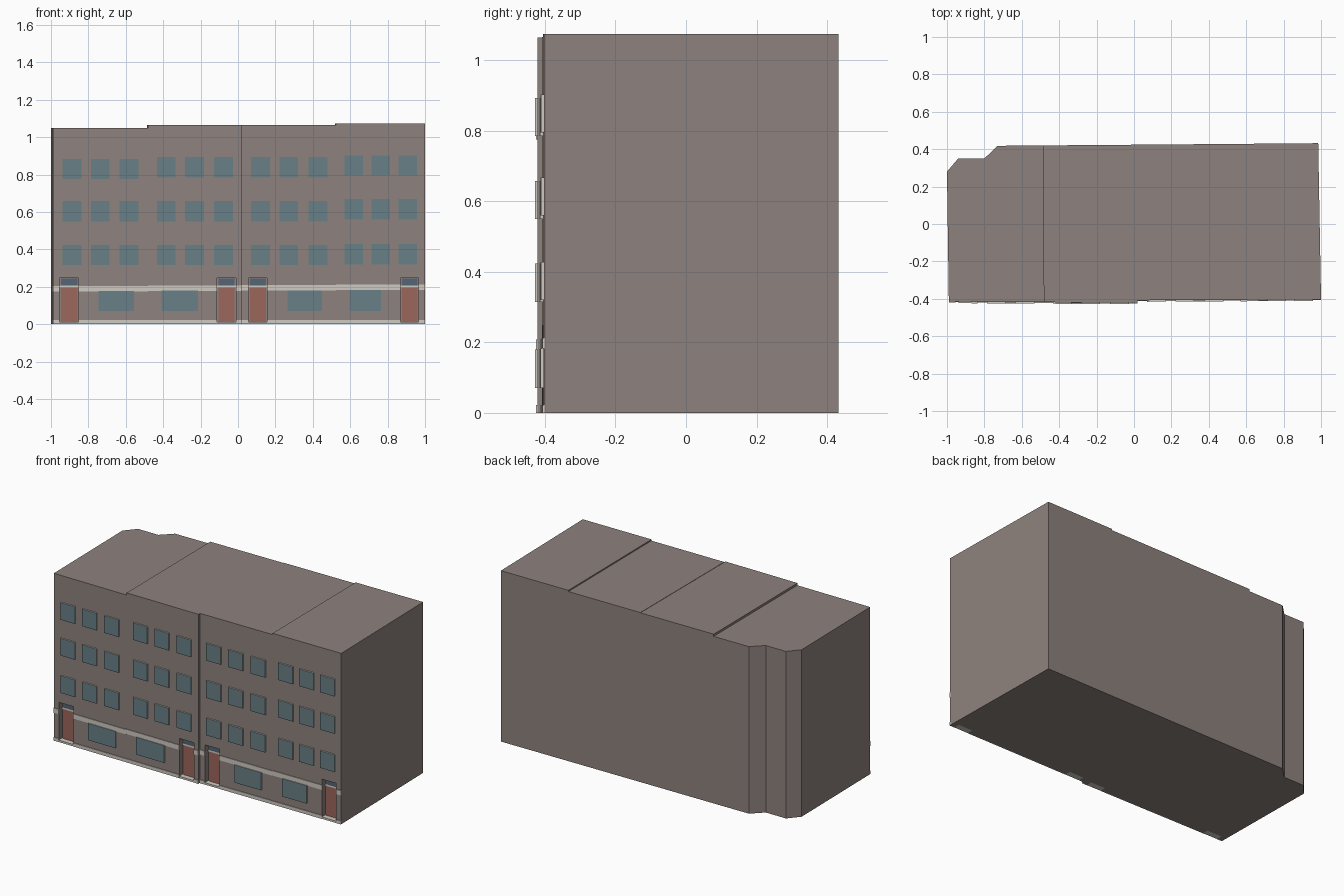
import bpy, bmesh

if "Cube" in bpy.data.objects:
    bpy.data.objects.remove(bpy.data.objects["Cube"])


def material(name, rgb):
    m = bpy.data.materials.new(name)
    m.diffuse_color = (*rgb, 1)
    m.use_nodes = True
    m.node_tree.nodes["Principled BSDF"].inputs["Base Color"].default_value = m.diffuse_color
    return m


WALL = material("taupe wall", (0.27, 0.225, 0.21))
GLASS = material("blue grey glass", (0.14, 0.215, 0.24))
DOOR = material("red brown door", (0.33, 0.135, 0.105))
TRIM = material("pale stone trim", (0.62, 0.59, 0.54))
TRANSOM = material("dark blue transom", (0.09, 0.13, 0.18))


def front_y(x):
    """Facade line in plan, with a small step between the two halves."""
    if x < 0.02:
        return -0.415 - 0.006 * (x + 0.99) / 1.01
    return -0.408 + 0.005 * (x - 0.02) / 0.98


def prism(name, plan, z0, z1, mats):
    """Extrude a counter-clockwise plan outline from z0 to z1."""
    bm = bmesh.new()
    low = [bm.verts.new((x, y, z0)) for x, y in plan]
    high = [bm.verts.new((x, y, z1)) for x, y in plan]
    bm.faces.new(low[::-1])
    bm.faces.new(high)
    n = len(plan)
    for i in range(n):
        j = (i + 1) % n
        bm.faces.new((low[i], low[j], high[j], high[i]))
    # Second material, if any, goes on every face but the front one
    if len(mats) > 1:
        bm.normal_update()
        for f in bm.faces:
            f.material_index = 0 if f.normal.y < -0.9 else 1
    me = bpy.data.meshes.new(name)
    bm.to_mesh(me)
    bm.free()
    for m in mats:
        me.materials.append(m)
    ob = bpy.data.objects.new(name, me)
    bpy.context.collection.objects.link(ob)
    return ob


def panel(name, x0, x1, z0, z1, out, back, mats):
    """Plate following the facade: its front stands 'out' proud, its rear 'back' behind."""
    e = 1e-4
    a, b = front_y(x0 + e), front_y(x1 - e)
    return prism(name, [(x0, a - out), (x1, b - out), (x1, b + back), (x0, a + back)],
                 z0, z1, mats)


# Each house: plan outline, height, door, shop window, window columns, sill heights, band
L, M = front_y(-0.99), front_y(0.0199)
houses = [
    dict(plan=[(-0.99, L), (-0.482, front_y(-0.482)), (-0.487, 0.42), (-0.73, 0.418),
               (-0.80, 0.35), (-0.94, 0.35), (-1.0, 0.28)], height=1.05,
         span=(-0.99, -0.482), door=(-0.955, -0.853), shop=(-0.745, -0.555),
         cols=(-0.888, -0.737, -0.583), sills=(0.315, 0.55, 0.775), band=0.175),
    dict(plan=[(-0.482, front_y(-0.482)), (0.02, M), (0.02, 0.424), (-0.487, 0.42)],
         height=1.064, span=(-0.482, 0.02), door=(-0.112, -0.012), shop=(-0.41, -0.215),
         cols=(-0.383, -0.233, -0.078), sills=(0.315, 0.55, 0.785), band=0.178),
    dict(plan=[(0.02, front_y(0.02)), (0.524, front_y(0.524)), (0.518, 0.428), (0.02, 0.424)],
         height=1.066, span=(0.02, 0.524), door=(0.056, 0.156), shop=(0.265, 0.45),
         cols=(0.12, 0.272, 0.428), sills=(0.315, 0.55, 0.785), band=0.18),
    dict(plan=[(0.524, front_y(0.524)), (1.0, front_y(1.0)), (0.985, 0.432), (0.518, 0.428)],
         height=1.074, span=(0.524, 1.0), door=(0.868, 0.965), shop=(0.595, 0.765),
         cols=(0.619, 0.763, 0.908), sills=(0.32, 0.56, 0.795), band=0.182),
]

DEPTH = 0.035  # doorway recess
for n, h in enumerate(houses, 1):
    # House body with a doorway cut into the front
    body = prism(f"house_{n}", h["plan"], 0, h["height"], [WALL])
    d0, d1 = h["door"]
    cutter = panel("doorway_cutter", d0, d1, -0.05, 0.248, 0.05, DEPTH, [WALL])
    cut = body.modifiers.new("doorway", "BOOLEAN")
    cut.operation, cut.solver, cut.object = "DIFFERENCE", "EXACT", cutter
    bpy.context.view_layer.objects.active = body
    bpy.ops.object.modifier_apply(modifier=cut.name)
    bpy.data.objects.remove(cutter)

    # Door, transom light, lintel and doorstep inside the recess
    face = 0.006 - DEPTH
    panel(f"door_{n}", d0 + 0.008, d1 - 0.006, 0.012, 0.197, face, DEPTH, [DOOR])
    panel(f"transom_{n}", d0 + 0.008, d1 - 0.006, 0.207, 0.243, face, DEPTH, [TRANSOM])
    panel(f"lintel_{n}", d0, d1, 0.197, 0.207, face, DEPTH, [TRIM])
    panel(f"doorstep_{n}", d0, d1, 0, 0.012, 0.003, DEPTH, [TRIM])

    # Stone bands either side of the doorway: plinth and string course
    s0, s1 = h["span"]
    for side, (a, b) in enumerate(((s0, d0), (d1, s1)), 1):
        panel(f"plinth_{n}_{side}", a, b, 0, 0.022, 0.004, 0.002, [TRIM])
        panel(f"string_course_{n}_{side}", a, b, h["band"], h["band"] + 0.03,
              0.004, 0.002, [TRIM])

    # Ground floor shop window
    panel(f"shop_window_{n}", *h["shop"], 0.07, h["band"] + 0.001, 0.008, 0.001,
          [GLASS, TRIM])

    # Upper windows, three floors of three
    for r, z in enumerate(h["sills"], 1):
        for c, x in enumerate(h["cols"], 1):
            panel(f"window_{n}_{r}_{c}", x - 0.05, x + 0.05, z, z + 0.108,
                  0.008, 0.001, [GLASS, TRIM])
